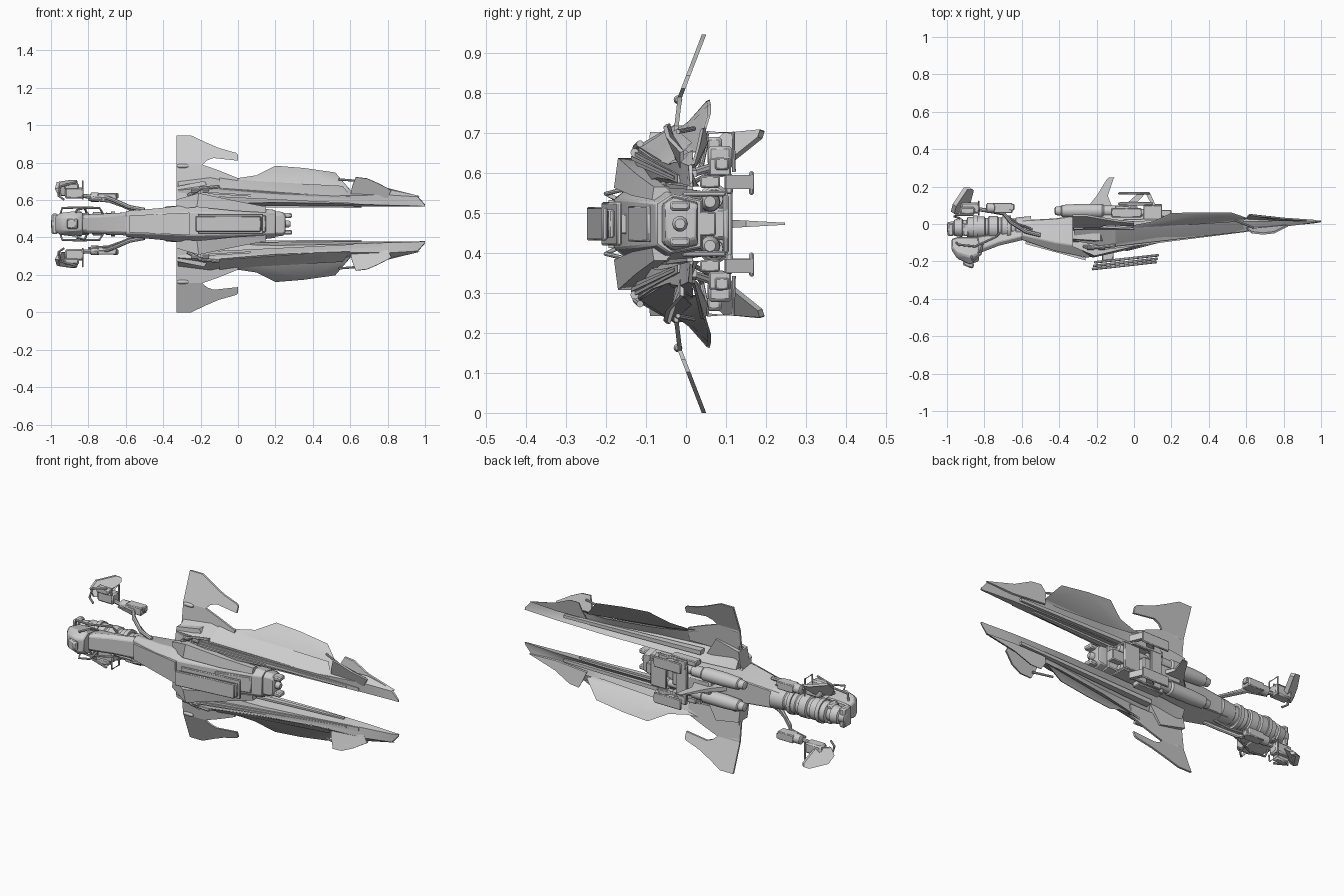
import bpy, bmesh, math
from mathutils import Vector, Matrix

MID = 0.4725   # symmetry plane height; all part heights (w) are relative to it

def finish(name, bm, mirror=False, bevel=0):
    bmesh.ops.recalc_face_normals(bm, faces=bm.faces[:])
    for f in bm.faces:
        f.smooth = True
    for e in bm.edges:
        e.smooth = len(e.link_faces) == 2 and e.calc_face_angle(3) < 0.6
    me = bpy.data.meshes.new(name)
    bm.to_mesh(me)
    bm.free()
    ob = bpy.data.objects.new(name, me)
    ob.location.z = MID
    bpy.context.collection.objects.link(ob)
    if bevel:
        b = ob.modifiers.new("bevel", 'BEVEL')
        b.width, b.segments = bevel, 1
    if mirror:
        m = ob.modifiers.new("mirror", 'MIRROR')
        m.use_axis = (False, False, True)
        m.use_mirror_merge = False
    return ob

def loft(name, rings, mirror=False, bevel=0):
    bm = bmesh.new()
    vs = [[bm.verts.new(p) for p in r] for r in rings]
    n = len(vs[0])
    for a, b in zip(vs, vs[1:]):
        for i in range(n):
            bm.faces.new((a[i], a[(i + 1) % n], b[(i + 1) % n], b[i]))
    bm.faces.new(vs[0])
    bm.faces.new(vs[-1])
    return finish(name, bm, mirror, bevel)

def slab(name, pts, off, mirror=False):
    o = Vector(off) / 2
    return loft(name, [[Vector(p) - o for p in pts], [Vector(p) + o for p in pts]], mirror)

def box(name, c, s, mirror=False, bevel=0.004, tilt=0):
    bm = bmesh.new()
    bmesh.ops.create_cube(bm, size=1, matrix=Matrix.Translation(c) @ Matrix.Rotation(tilt, 4, 'Z')
                          @ Matrix.Diagonal((*s, 1)))
    return finish(name, bm, mirror, bevel)

def lathe(name, prof, y, w, mirror=False, n=24):
    return loft(name, [[(x, y + r * math.cos(2 * math.pi * i / n), w + r * math.sin(2 * math.pi * i / n))
                        for i in range(n)] for x, r in prof], mirror)

def tube(name, pts, r, mirror=False, n=8):
    pts = [Vector(p) for p in pts]
    rings = []
    for i, p in enumerate(pts):
        d = (pts[min(i + 1, len(pts) - 1)] - pts[max(i - 1, 0)]).normalized()
        u = d.orthogonal() if abs(d.y) > 0.9 else d.cross(Vector((0, 1, 0)))
        u.normalize()
        v = d.cross(u)
        rings.append([p + r * (u * math.cos(2 * math.pi * k / n) + v * math.sin(2 * math.pi * k / n))
                      for k in range(n)])
    return loft(name, rings, mirror)

def body(name, secs, bevel=0.004):
    rings = []
    for x, *p in secs:
        half = [(p[i], p[i + 1]) for i in (0, 2, 4)]
        rings.append([(x, y, w) for y, w in half] + [(x, y, -w) for y, w in reversed(half)])
    return loft(name, rings, bevel=bevel)

# Main hull: x, front y/w, shoulder y/w, back y/w
body("main_hull", [(-.6, -.085, .05, -.06, .07, .02, .045), (-.42, -.145, .055, -.1, .085, .03, .06),
                   (-.25, -.18, .062, -.125, .105, .055, .08), (-.02, -.13, .058, -.085, .1, .05, .08),
                   (.2, -.075, .052, -.04, .075, .04, .06)])
body("hull_tail", [(.18, -.062, .048, -.035, .07, .03, .055), (.24, -.055, .05, -.03, .065, .03, .05),
                   (.255, -.05, .035, -.03, .05, .025, .035)])
slab("saddle_panel", [(-.58, -.1, .045), (-.26, -.187, .06), (-.26, -.187, -.06), (-.58, -.1, -.045)], (0, .014, 0))
box("tail_knob_side", (.265, -.015, .045), (.05, .05, .025), True, .006)
lathe("tail_knob_middle", [(.24, .02), (.27, .02), (.28, .013)], -.015, 0, n=10)
# Shoulder fairings tapering along the hull
loft("shoulder_fairing", [[(-.33, -.11, .08), (-.33, -.12, .13), (-.33, -.05, .12), (-.33, -.03, .08)],
                          [(-.22, -.18, .09), (-.21, -.17, .165), (-.21, -.13, .165), (-.2, -.04, .09)],
                          [(-.02, -.135, .07), (-.02, -.125, .125), (-.02, -.09, .125), (-.02, -.03, .07)],
                          [(.15, -.085, .06), (.15, -.08, .092), (.15, -.05, .092), (.15, -.02, .06)]], True)

# Layered runner slung off the hull front
for i, (y, h) in enumerate(((-.186, .054), (-.205, .036), (-.222, .042))):
    box(f"runner_layer_{i}", (-.04 - .006 * i, y, 0), (.35, .014, h * 2), tilt=.11)
box("runner_mount", (-.14, -.165, 0), (.06, .07, .05))

# Ribbed engine barrel
lathe("engine_barrel", [(-1, .018), (-.995, .03), (-.965, .034), (-.96, .044), (-.92, .05), (-.915, .042),
                        (-.895, .042), (-.89, .057), (-.8, .06), (-.795, .052), (-.78, .052), (-.775, .063),
                        (-.73, .063), (-.725, .055), (-.71, .055), (-.705, .06), (-.66, .056), (-.655, .05),
                        (-.635, .05), (-.63, .055), (-.55, .062)], -.02, 0, n=32)
for i, x in enumerate((-.86, -.68)):
    lathe(f"engine_clamp_{i}", [(x, .066), (x + .022, .066)], -.02, 0)
for i, x in enumerate((-.98, -.9)):
    box(f"engine_cap_{i}", (x, -.03, 0), (.035, .07, .11), False, .008)

# Head block and sloped neck
body("head_block", [(-.975, -.14, .03, -.12, .045, -.08, .035), (-.945, -.185, .035, -.155, .06, -.07, .045),
                    (-.88, -.215, .035, -.175, .068, -.07, .05), (-.83, -.2, .035, -.16, .062, -.07, .05)], .006)
body("neck_fairing", [(-.85, -.165, .035, -.145, .05, -.07, .045), (-.72, -.115, .04, -.095, .055, -.05, .045),
                      (-.57, -.08, .045, -.06, .065, -.02, .05)])
box("head_visor", (-.885, -.215, 0), (.06, .03, .055), False, .008, -.4)
tube("head_cage", [(-.95, -.1, .05), (-.94, -.11, .085), (-.85, -.12, .088), (-.74, -.07, .085), (-.72, -.05, .05)],
     .006, True)
tube("head_hoop", [(-.87, -.17, .06), (-.86, -.2, .075), (-.82, -.16, .085), (-.81, -.1, .06)], .006, True)

# Outrigger arms with control pods
tube("outrigger_arm", [(-.5, -.06, .075), (-.58, -.04, .09), (-.66, .01, .125), (-.7, .06, .14), (-.84, .08, .15)],
     .011, True)
tube("arm_hose", [(-.54, -.03, .06), (-.62, .0, .095), (-.69, .05, .12), (-.8, .07, .13)], .006, True)
box("arm_actuator", (-.7, .085, .142), (.1, .055, .045), True)
box("arm_actuator_cap", (-.655, .09, .15), (.03, .035, .03), True)
lathe("arm_joint", [(-.79, .018), (-.785, .026), (-.745, .026), (-.74, .018)], .085, .142, True, 14)
box("pod_block", (-.875, .085, .165), (.1, .06, .06), True, .008)
box("pod_side", (-.89, .07, .2), (.08, .04, .035), True, .008)
slab("pod_flap", [(-.97, .06, .19), (-.96, .1, .225), (-.9, .19, .234), (-.87, .19, .232), (-.865, .185, .215),
                  (-.885, .11, .155), (-.95, .06, .15)], (.018, -.012, .004), True)
tube("pod_loop", [(-.83, .05, .19), (-.83, .055, .228), (-.83, .118, .228), (-.83, .12, .13)], .0045, True)
tube("pod_brace", [(-.93, .03, .13), (-.96, .04, .15), (-.95, .05, .2), (-.86, .05, .225)], .006, True)

# Long twin prongs: x, then y/w of inner back, inner ridge, outer ridge, outer back, hollow
prong = [(-.32, .01, .1, -.07, .1, -.09, .18, -.02, .235, -.02, .16),
         (-.15, .02, .095, -.105, .105, -.122, .195, -.025, .25, -.05, .16),
         (.2, .03, .093, -.072, .115, -.082, .17, .0, .2, -.03, .15),
         (.5, .035, .093, -.042, .11, -.05, .15, .015, .175, -.005, .135),
         (.8, .03, .093, -.012, .1, -.015, .155, .018, .185, .012, .14),
         (.96, .02, .093, .003, .096, .006, .145, .016, .15, .015, .12),
         (1, .018, .092, .01, .093, .01, .1, .016, .104, .017, .098)]
loft("prong", [[(s[0], s[i], s[i + 1]) for i in (1, 3, 5, 7, 9)] for s in prong], True)
def bar(name, a, b, hy, hw, hy2, hw2):
    loft(name, [[(p[0], p[1] + sy * h, p[2] + sw * g) for sy, sw in ((-1, -1), (-1, 1), (1, 1), (1, -1))]
                for p, h, g in ((a, hy, hw), (b, hy2, hw2))], True)
bar("prong_rail", (-.2, -.118, .165), (.77, -.014, .112), .014, .016, .007, .01)
bar("prong_rail_strip", (-.16, -.13, .165), (.7, -.026, .115), .008, .005, .004, .004)
bar("prong_inner_rail", (-.1, -.03, .095), (.66, .01, .09), .02, .006, .008, .004)
bar("prong_back_rail", (-.1, -.005, .14), (.75, .02, .125), .02, .012, .008, .008)
# Folded outer blades on each prong
slab("rear_blade_flank", [(-.1, -.115, .19), (.2, -.08, .165), (.6, -.035, .15), (.56, .01, .2), (.1, -.02, .225),
                          (-.1, -.03, .245)], (0, .01, .006), True)
slab("rear_blade", [(-.1, -.03, .245), (.0, -.01, .243), (.1, .01, .258), (.2, .055, .309), (.35, .058, .297),
                    (.52, .058, .273), (.6, .03, .18), (.56, .01, .18), (.1, -.025, .21)], (0, .008, .004), True)
slab("tip_blade", [(.6, -.02, .15), (.61, -.03, .2), (.63, -.045, .25), (.69, -.052, .243), (.75, -.045, .217),
                   (.82, -.01, .18), (.8, -.01, .14)], (0, .01, .002), True)
slab("tip_blade_upper", [(.6, .03, .15), (.615, .05, .2), (.64, .045, .24), (.7, .04, .237), (.8, .03, .19),
                         (.97, .018, .148), (.8, .02, .14)], (0, .008, .003), True)
tube("blade_link", [(.54, .02, .238), (.64, -.02, .23)], .006, True)

# Swept wings, bent at the hinge
def wy(w):
    return -.015 + (w - .317) * .385 if w > .317 else -.015 + (w - .317) * .12
for name, pts in (("wing_outer", [(-.33, .317), (-.33, .4725), (-.25, .4725), (-.17, .435), (-.1, .405), (-.01, .38),
                                  (0, .37), (0, .338), (-.13, .352), (-.165, .34), (-.19, .317)]),
                  ("wing_root", [(-.33, .17), (-.33, .317), (-.19, .317), (-.1, .285), (0, .245), (.0, .17)])):
    slab(name, [(x, wy(w), w) for x, w in pts], (0, .011, 0), True)
lathe("wing_hinge", [(-.325, .006), (-.315, .011), (-.28, .011), (-.265, .006)], -.02, .31, True, 10)
slab("wing_root_block", [(-.33, -.06, .1), (-.33, -.04, .2), (-.18, -.05, .23), (-.1, -.06, .1)], (0, .08, 0), True)
tube("wing_piston", [(-.27, -.12, .15), (-.2, -.125, .19), (-.1, -.115, .2)], .009, True)
for i, x in enumerate((-.25, -.19)):
    lathe(f"hinge_knuckle_{i}", [(x, .011), (x + .035, .011)], -.128, .178, True, 10)

# Back side: twin thruster pods, tapered keel fin
lathe("thruster_pod", [(-.425, .012), (-.42, .022), (-.39, .026), (-.385, .032), (-.3, .037), (-.17, .037),
                       (-.16, .03), (-.1, .03), (-.095, .024), (-.02, .022)], .07, .062, True)
lathe("exhaust_pipe", [(-.08, .02), (.06, .02), (.065, .026), (.13, .024), (.15, .014)], .06, .055, True, 16)
loft("keel_fin", [[(a, y, -t), (a, y, t), (b, y, t), (b, y, -t)] for a, b, y, t in
                  ((-.29, -.08, .05, .012), (-.24, -.12, .1, .011), (-.2, -.14, .15, .008), (-.145, -.11, .24, .003),
                   (-.135, -.105, .248, .003))])
box("back_block", (-.1, .07, 0), (.24, .06, .08), False, .008)
# Bracket spine across the back with raised footrests
box("bracket_spine", (-.05, .108, 0), (.07, .016, .2))
box("bracket_arm", (.01, .108, .1), (.18, .018, .05), True)
box("footrest_plate", (0, .164, .102), (.17, .012, .06), True)
slab("footrest_hook", [(.06, .168, .105), (.085, .168, .105), (.115, .1, .105), (.098, .096, .105)],
     (0, 0, .035), True)
slab("footrest_post", [(-.05, .1, .102), (.0, .1, .102), (.06, .162, .102), (.02, .162, .102)], (0, 0, .03), True)
box("side_block", (-.04, .06, .105), (.16, .05, .03), True)

# Rectangular nozzle frame with inner core
box("nozzle_side", (.1, .045, .075), (.1, .11, .014), True)
box("nozzle_back", (.1, .1, 0), (.1, .014, .145))
box("nozzle_core", (.14, .045, 0), (.12, .06, .06))
box("hull_hatch", (.05, -.112, 0), (.2, .02, .09), tilt=.25)
